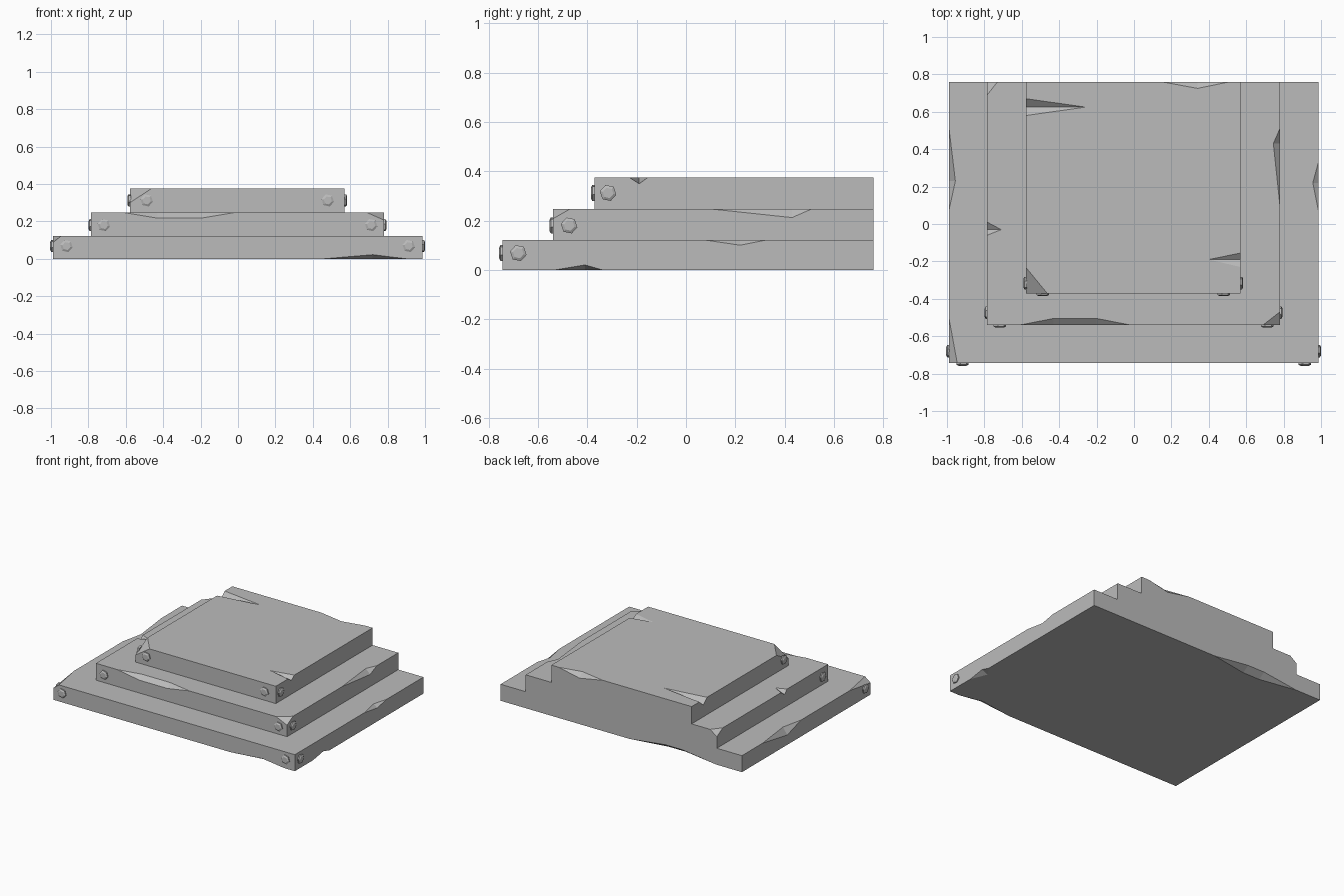
import bpy
import bmesh
from math import pi
from mathutils import Matrix, Vector

cube = bpy.data.objects.get("Cube")
if cube:
    bpy.data.objects.remove(cube, do_unlink=True)

stone = bpy.data.materials.new("grey stone")
stone.use_nodes = True
GREY = (0.5, 0.5, 0.5, 1)
stone.diffuse_color = GREY
stone.node_tree.nodes["Principled BSDF"].inputs["Base Color"].default_value = GREY

BACK = 0.76


def make_object(name, bm):
    bmesh.ops.recalc_face_normals(bm, faces=bm.faces)
    mesh = bpy.data.meshes.new(name)
    bm.to_mesh(mesh)
    bm.free()
    mesh.materials.append(stone)
    obj = bpy.data.objects.new(name, mesh)
    bpy.context.collection.objects.link(obj)
    return obj


def hull(bm, points):
    verts = [bm.verts.new(p) for p in points]
    bmesh.ops.convex_hull(bm, input=verts)


class Tier:
    """A slab with broken edges and corners."""

    def __init__(self, name, left, right, front, low, high):
        self.name = name
        self.x = {"left": left, "right": right}
        self.y = {"front": front, "back": BACK}
        self.low, self.high = low, high
        self.cuts = bmesh.new()

    def point(self, side, along, inward, drop, under):
        z = self.low + drop if under else self.high - drop
        if side in self.x:
            return Vector((self.x[side] + (inward if side == "left" else -inward), along, z))
        return Vector((along, self.y[side] + (inward if side == "front" else -inward), z))

    # chip along an edge: ends, deepest stretch, depth inward and depth down
    def chip(self, side, start, end, deepest, inward, drop, under=False):
        p = lambda a, i, d: self.point(side, a, i, d, under)
        points = [p(start, 0, 0), p(end, 0, 0), p(sum(deepest) / len(deepest), -0.05, -0.05)]
        for a in deepest:
            points += [p(a, inward, 0), p(a, 0, drop)]
        hull(self.cuts, points)

    # broken top corner
    def corner(self, side, end, dx, dy, drop):
        sx = 1 if side == "left" else -1
        sy = 1 if end == "front" else -1
        c = Vector((self.x[side], self.y[end], self.high))
        hull(self.cuts, [c + Vector((sx * dx, 0, 0)), c + Vector((0, sy * dy, 0)),
                         c + Vector((0, 0, -drop)), c + Vector((-sx * 0.05, -sy * 0.05, 0.05))])

    def build(self):
        bm = bmesh.new()
        hull(bm, [(x, y, z) for x in self.x.values() for y in self.y.values()
                  for z in (self.low, self.high)])
        bmesh.ops.dissolve_limit(bm, angle_limit=0.01, verts=bm.verts, edges=bm.edges)
        slab = make_object(self.name, bm)
        cutter = make_object("chip_cutter", self.cuts)
        cutter.hide_render = True
        mod = slab.modifiers.new("chips", "BOOLEAN")
        mod.operation, mod.solver, mod.object = "DIFFERENCE", "EXACT", cutter
        bpy.context.view_layer.objects.active = slab
        bpy.ops.object.modifier_apply(modifier=mod.name)
        bpy.data.objects.remove(cutter, do_unlink=True)


# hexagonal bolt head with a chamfered face, pointing outward
def bolt(name, position, direction):
    bm = bmesh.new()
    for r1, r2, start, depth in ((0.034, 0.034, -0.006, 0.014), (0.034, 0.022, 0.008, 0.006)):
        bmesh.ops.create_cone(bm, cap_ends=True, segments=6, radius1=r1, radius2=r2, depth=depth,
                              matrix=Matrix.Translation((0, 0, start + depth / 2)))
    turn = Vector(direction).to_track_quat("Z", "Y").to_matrix().to_4x4()
    bm.transform(Matrix.Translation(position) @ turn @ Matrix.Rotation(pi / 10, 4, "Z"))
    make_object(name, bm)


# bottom slab
bottom = Tier("bottom_step", -0.99, 0.986, -0.744, 0, 0.122)
bottom.chip("left", 0.07, 0.52, [0.23], 0.035, 0.05)
bottom.chip("right", 0.07, 0.33, [0.22], 0.03, 0.022)
bottom.chip("right", -0.53, -0.34, [-0.41], 0.05, 0.02, under=True)
bottom.chip("front", 0.46, 0.9, [0.72], 0.04, 0.022, under=True)
bottom.chip("back", -0.78, -0.07, [-0.5, -0.36], 0.05, 0.035, under=True)
bottom.corner("left", "front", 0.045, 0.245, 0.035)

# middle slab
middle = Tier("middle_step", -0.785, 0.78, -0.54, 0.122, 0.247)
middle.chip("front", -0.61, -0.02, [-0.43, -0.2], 0.035, 0.03)
middle.chip("right", 0.1, 0.51, [0.43], 0.035, 0.035)
middle.chip("left", -0.06, 0.01, [-0.03], 0.075, 0.03)
middle.corner("right", "front", 0.09, 0.07, 0.04)
middle.corner("left", "back", 0.055, 0.07, 0.04)

# top slab
top = Tier("top_step", -0.578, 0.57, -0.372, 0.247, 0.375)
top.chip("right", -0.23, -0.155, [-0.19], 0.17, 0.026)
top.chip("left", 0.58, 0.67, [0.625], 0.32, 0.04)
top.chip("back", 0.15, 0.51, [0.34], 0.035, 0.035)
top.corner("left", "front", 0.115, 0.14, 0.075)

# slabs and their corner bolts: inset from the sides, inset from the front, height
for tier, dx, dy, z in ((bottom, 0.073, 0.064, 0.068), (middle, 0.068, 0.066, 0.18),
                        (top, 0.09, 0.056, 0.312)):
    tier.build()
    front = tier.y["front"]
    for side, x in tier.x.items():
        s = 1 if side == "right" else -1
        bolt(f"{tier.name}_front_bolt_{side}", (x - s * dx, front, z), (0, -1, 0))
        bolt(f"{tier.name}_side_bolt_{side}", (x, front + dy, z), (s, 0, 0))
